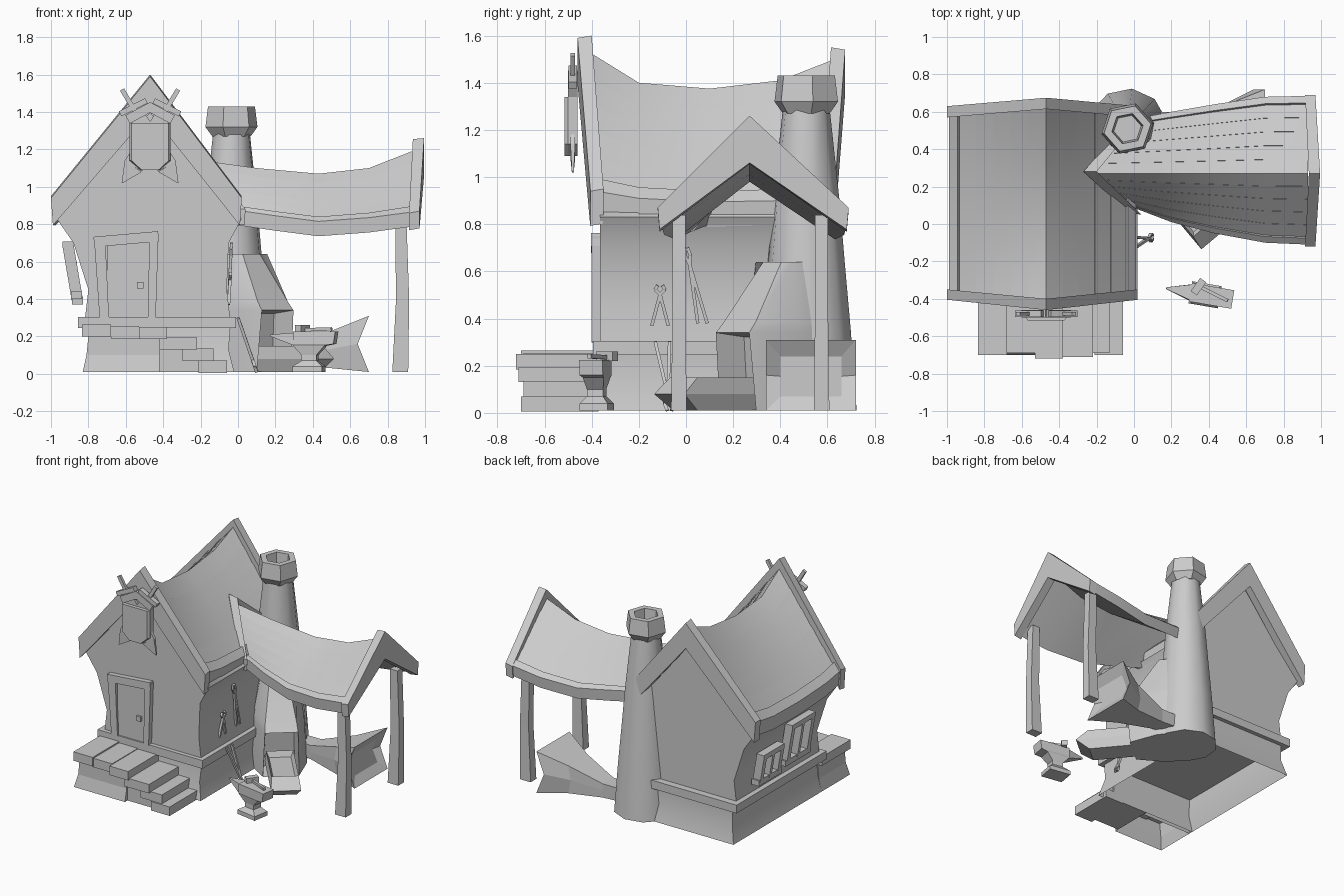
import bpy, bmesh, math
from mathutils import Matrix, Vector

cube = bpy.data.objects.get("Cube")
if cube:
    bpy.data.objects.remove(cube, do_unlink=True)

grey = bpy.data.materials.new("plain grey")
grey.use_nodes = True
tone = (0.6, 0.6, 0.6, 1)
grey.diffuse_color = tone
grey.node_tree.nodes["Principled BSDF"].inputs["Base Color"].default_value = tone


def finish(name, bm, smooth=0):
    mesh = bpy.data.meshes.new(name)
    bm.to_mesh(mesh)
    bm.free()
    mesh.materials.append(grey)
    obj = bpy.data.objects.new(name, mesh)
    bpy.context.collection.objects.link(obj)
    if smooth:
        bpy.ops.object.select_all(action='DESELECT')
        bpy.context.view_layer.objects.active = obj
        obj.select_set(True)
        bpy.ops.object.shade_smooth_by_angle(angle=math.radians(smooth))
    return obj


def loft_mesh(rings, xf=Matrix(), start=True, end=True):
    bm = bmesh.new()
    loops = [[bm.verts.new(xf @ Vector(p)) for p in ring] for ring in rings]
    for a, b in zip(loops, loops[1:]):
        for i in range(len(a)):
            j = (i + 1) % len(a)
            bm.faces.new((a[i], a[j], b[j], b[i]))
    if start:
        bm.faces.new(loops[0])
    if end:
        bm.faces.new(loops[-1])
    bmesh.ops.recalc_face_normals(bm, faces=bm.faces)
    bm.normal_update()
    return bm


def loft(name, rings, xf=Matrix(), start=True, end=True, smooth=0):
    return finish(name, loft_mesh(rings, xf, start, end), smooth)


def rects(levels):
    """Rectangular rings from (z, x0, x1, y0, y1)."""
    return [[(x0, y0, z), (x1, y0, z), (x1, y1, z), (x0, y1, z)]
            for z, x0, x1, y0, y1 in levels]


def box(name, x0, x1, y0, y1, z0, z1):
    return loft(name, rects([(z0, x0, x1, y0, y1), (z1, x0, x1, y0, y1)]))


def bar(name, a, b, w, d, w2=None, d2=None, face=(0, 1, 0)):
    """Tapered beam from a to b; d is measured along the face direction."""
    a, b = Vector(a), Vector(b)
    side = (b - a).cross(Vector(face)).normalized()
    out = side.cross(b - a).normalized()
    w2, d2 = w if w2 is None else w2, d if d2 is None else d2
    ring = lambda p, w, d: [p + side * w * i / 2 + out * d * j / 2
                            for i, j in ((-1, -1), (1, -1), (1, 1), (-1, 1))]
    return loft(name, [ring(a, w, d), ring(b, w2, d2)])


def roof(name, stations, centre, along_y, thick, planks=1, rim=0.0, smooth=0):
    """Saddle roof: stations (s, low, high, ridge, eave, lean)."""
    rings = []
    for s, low, high, ridge, eave, lean in stations:
        side = [(0, 0)]
        for k in range(1, planks):
            side += [(0.9 * k / planks, -0.003), (0.9 * k / planks + 0.003, 0.003)]
        if rim:
            side += [(0.89, 0), (0.91, rim)]
        side += [(1, rim), (0.98, -thick[1])]
        pts = []
        for edge in (low, high):
            half = [(centre + (edge - centre) * t, s + lean * (1 - t),
                     ridge + (eave - ridge) * t + dz) for t, dz in side]
            pts.append(half)
        under = (centre, s + lean, ridge - thick[0])
        ring = pts[0][::-1] + pts[1][1:] + [under]
        rings.append([(c, a, z) if along_y else (a, c, z) for c, a, z in ring])
    return loft(name, rings, smooth=smooth)


# House body, foundation and ledge
half_wall = [(0.39, 0.28), (0.37, 0.45), (0.4, 0.7), (0.47, 0.83)]
walls = []
for y, apex in ((-0.365, 1.44), (-0.2, 1.26), (0.1, 1.22), (0.4, 1.26), (0.59, 1.4)):
    left = [(-0.43 - w - 0.05 * (z > 0.6) - 0.02 * (z > 0.8), y, z) for w, z in half_wall]
    right = [(-0.43 + w - 0.02 * (z > 0.6), y, z) for w, z in half_wall]
    walls.append(left + [(-0.47, y, apex)] + right[::-1])
loft("house_walls", walls, smooth=30)
loft("foundation", rects([(0.01, -0.83, -0.02, -0.4, 0.64), (0.13, -0.8, -0.05, -0.37, 0.61),
                          (0.26, -0.8, -0.04, -0.36, 0.61)]), start=False, smooth=40)
box("foundation_ledge", -0.855, -0.01, -0.395, 0.64, 0.245, 0.305)

# House roof with raised gable boards
roof("house_roof", [(y, -0.99, 0.01, r, e, l) for y, r, e, l in (
    (-0.38, 1.53, 0.91, -0.03), (-0.2, 1.4, 0.88, 0), (0.1, 1.375, 0.865, 0),
    (0.4, 1.41, 0.87, 0), (0.6, 1.5, 0.9, 0.03))], -0.47, True, (0.08, 0.085), 5, 0.03, 20)
roof("front_gable_boards", [(-0.405, -1, 0.02, 1.59, 0.94, -0.055),
                            (-0.35, -1, 0.02, 1.6, 0.95, -0.05)], -0.47, True, (0.195, 0.16))
roof("back_gable_boards", [(0.57, -1, 0.02, 1.55, 0.94, 0.045),
                           (0.63, -1, 0.02, 1.54, 0.94, 0.045)], -0.47, True, (0.185, 0.16))

# Open shed roof and posts
roof("shed_roof", [(-0.01, 0.09, 0.56, 1.15, 0.85, -0.25), (0.2, 0.01, 0.6, 1.1, 0.82, -0.1),
                   (0.43, -0.05, 0.64, 1.07, 0.79, 0), (0.7, -0.1, 0.68, 1.1, 0.81, 0),
                   (0.93, -0.11, 0.685, 1.19, 0.84, 0)], 0.27, False, (0.09, 0.06), 5, 0.025, 20)
roof("shed_gable_boards", [(0.915, -0.12, 0.69, 1.255, 0.86, 0.02),
                           (0.97, -0.12, 0.69, 1.26, 0.87, 0.025)], 0.27, False, (0.2, 0.1))
roof("shed_inner_boards", [(-0.03, 0.06, 0.56, 1.19, 0.88, -0.24),
                           (0.04, 0.05, 0.57, 1.18, 0.88, -0.24)], 0.28, False, (0.15, 0.09))
for side, y in (("front", -0.03), ("back", 0.575)):
    loft(side + "_post", rects([(0.01, 0.825, 0.91, y - 0.033, y + 0.033),
                                (0.4, 0.845, 0.915, y - 0.028, y + 0.028),
                                (0.84, 0.84, 0.9, y - 0.028, y + 0.028)]))


# Chimney stack and hollow cap
def circle(n, z, r, turn=0.2, cx=-0.035, cy=0.51):
    return [(cx + r * math.cos(turn + math.tau * i / n),
             cy + r * math.sin(turn + math.tau * i / n), z) for i in range(n)]


loft("chimney_stack", [circle(10, z, r) for z, r in (
    (0.01, 0.215), (0.35, 0.19), (0.63, 0.165), (0.9, 0.142), (1.29, 0.1))], smooth=50)
loft("chimney_cap", [circle(6, z, r) for z, r in (
    (1.27, 0.105), (1.32, 0.142), (1.43, 0.128), (1.43, 0.085), (1.32, 0.075))], smooth=35)

# Forge hood turned towards the yard, its mouth pushed in
forge = Matrix.Translation((0, 0.45, 0)) @ Matrix.Rotation(math.radians(-50), 4, 'Z')
hood = [[(-0.1, -b, z), (0.1, -b, z), (f, -w, z), (f, w, z), (0.1, b, z), (-0.1, b, z)]
        for z, f, w, b in ((0.01, 0.3, 0.12, 0.19), (0.34, 0.33, 0.11, 0.17),
                           (0.385, 0.29, 0.105, 0.165), (0.64, 0.11, 0.06, 0.12))]
bm = loft_mesh(hood, forge)
outward = forge.to_3x3() @ Vector((1, 0, 0))
mouth = max(bm.faces, key=lambda f: f.normal.dot(outward) * f.calc_area())
bmesh.ops.inset_region(bm, faces=[mouth], thickness=0.025)
bmesh.ops.translate(bm, verts=mouth.verts, vec=outward * -0.14)
finish("forge_hood", bm, 50)
bm = loft_mesh(rects([(0.01, 0.2, 0.59, -0.08, 0.08), (0.08, 0.2, 0.68, -0.1, 0.1),
                      (0.15, 0.2, 0.6, -0.09, 0.09)]), forge)
top = max(bm.faces, key=lambda f: f.normal.z)
bmesh.ops.inset_region(bm, faces=[top], thickness=0.025)
bmesh.ops.translate(bm, verts=top.verts, vec=(0, 0, -0.04))
finish("forge_trough", bm)

# Bellows, flaring away from the chimney to a bent, hollow end
bellows = [(0.05, 0.05, 0.5, 0.6, 0.06, 0.15), (0.25, 0.25, 0.48, 0.6, 0.05, 0.15),
           (0.5, 0.48, 0.42, 0.64, 0.03, 0.23), (0.7, 0.64, 0.34, 0.72, 0.01, 0.31),
           (0.66, 0.62, 0.4, 0.66, 0.07, 0.24)]
loft("bellows", [[(x, y0, z0), (x, y1, z0), (mid, y1, (z0 + z1) / 2),
                  (x, y1, z1), (x, y0, z1), (mid, y0, (z0 + z1) / 2)]
                 for x, mid, y0, y1, z0, z1 in bellows])

# Porch and steps going down to the right
loft("porch_base", rects([(0.01, -0.83, -0.42, -0.7, -0.37), (0.1, -0.81, -0.42, -0.68, -0.37),
                          (0.2, -0.8, -0.42, -0.68, -0.37)]), start=False)
for i, (x0, x1, y, z) in enumerate([(-0.835, -0.68, -0.7, 0.265), (-0.68, -0.53, -0.69, 0.255),
                                    (-0.53, -0.38, -0.72, 0.25), (-0.42, -0.22, -0.71, 0.195),
                                    (-0.3, -0.13, -0.69, 0.135), (-0.21, -0.06, -0.7, 0.07)]):
    box(f"step_{i + 1}", x0, x1, y, -0.37, z - 0.065, z)
box("step_support", -0.42, -0.21, -0.67, -0.37, 0.01, 0.13)

# Door with flared frame
box("door_panel", -0.7, -0.47, -0.385, -0.35, 0.305, 0.71)
bar("left_jamb", (-0.715, -0.375, 0.3), (-0.74, -0.375, 0.73), 0.05, 0.05, 0.06)
bar("right_jamb", (-0.46, -0.375, 0.3), (-0.45, -0.375, 0.75), 0.04, 0.05, 0.05)
bar("door_lintel", (-0.77, -0.375, 0.705), (-0.425, -0.375, 0.735), 0.055, 0.055)
box("door_handle", -0.54, -0.505, -0.4, -0.38, 0.455, 0.49)

# Two crooked windows on the left wall
wall_x = lambda z: -0.86 - 0.17 * (z - 0.4)
for n, (y0, y1, z0, z1) in enumerate([(0.2, 0.4, 0.39, 0.58), (-0.13, 0.1, 0.42, 0.69)], 1):
    lo, hi = (lambda y: (wall_x(z0), y, z0)), (lambda y: (wall_x(z1), y, z1))
    mid = (y0 + y1) / 2
    for part, a, b, w in (("sill", lo(y0 - 0.03), lo(y1 + 0.03), 0.04),
                          ("head", hi(y0 - 0.02), hi(y1 + 0.02), 0.035),
                          ("back_side", lo(y1), hi(y1), 0.035),
                          ("front_side", lo(y0), hi(y0), 0.035),
                          ("mullion", lo(mid), hi(mid), 0.025)):
        bar(f"window_{n}_{part}", a, b, w, 0.06, face=(1, 0, 0))

# Sign over the door: shield on two crossed swords
shield = [(-0.11, 1.34), (0.11, 1.34), (0.11, 1.14), (0.05, 1.09), (-0.05, 1.09), (-0.11, 1.14)]
loft("sign_shield", [[(-0.47 + x * k, y, z) for x, z in shield]
                     for y, k in ((-0.46, 1), (-0.5, 1), (-0.515, 0.9))])
for side, s in (("left", 1), ("right", -1)):
    at = lambda x, z: (-0.47 + s * x, -0.48, z)
    bar(side + "_sign_bracket", at(-0.01, 1.43), at(0.12, 1.36), 0.05, 0.04)
    bar(side + "_sword_grip", at(0.15, 1.52), at(0.06, 1.37), 0.025, 0.02)
    bar(side + "_sword_guard", at(0.02, 1.46), at(0.16, 1.39), 0.03, 0.035)
    bar(side + "_sword_blade", at(0.08, 1.4), at(-0.09, 1.11), 0.08, 0.02, 0.11)
    bar(side + "_sword_tip", at(-0.09, 1.11), at(-0.15, 1.02), 0.11, 0.02, 0.004, 0.008)

# Anvil and hammer
anvil = Matrix.Translation((0.39, -0.38, 0)) @ Matrix.Rotation(-0.17, 4, 'Z')
loft("anvil_body", rects([(z, -a, b, -w, w) for z, a, b, w in (
    (0.01, 0.09, 0.07, 0.06), (0.04, 0.09, 0.07, 0.06), (0.07, 0.045, 0.035, 0.035),
    (0.1, 0.045, 0.035, 0.035), (0.15, 0.09, 0.08, 0.045), (0.16, 0.09, 0.13, 0.05),
    (0.225, 0.09, 0.14, 0.05))]), anvil)
bar("anvil_horn", anvil @ Vector((-0.22, 0, 0.205)), anvil @ Vector((-0.08, 0, 0.185)),
    0.01, 0.01, 0.07, 0.09)
bar("hammer_handle", (0.34, -0.33, 0.235), (0.5, -0.41, 0.24), 0.018, 0.018)
bar("hammer_head", (0.32, -0.37, 0.24), (0.37, -0.3, 0.24), 0.04, 0.04)


# Tongs on the wall and leaning at the base
def tongs(name, top, foot, spread):
    top, foot = Vector(top), Vector(foot)
    pivot = top.lerp(foot, 0.22)
    for k, s in (("a", 1), ("b", -1)):
        off = Vector((0, spread * s, 0))
        knee = top.lerp(foot, 0.1) + off * 0.6
        for part, p, q in (("arm", pivot, foot + off), ("jaw", pivot, knee),
                           ("tip", knee, top + off * 0.3)):
            bar(f"{name}_{part}_{k}", p, q, 0.014, 0.016, face=(1, 0, 0))


tongs("short_tongs", (-0.04, -0.11, 0.54), (-0.05, -0.11, 0.37), 0.035)
tongs("long_tongs", (-0.035, 0.0, 0.7), (-0.05, 0.07, 0.38), 0.02)
tongs("leaning_tongs", (0.1, -0.07, 0.01), (0.0, -0.1, 0.3), 0.03)
